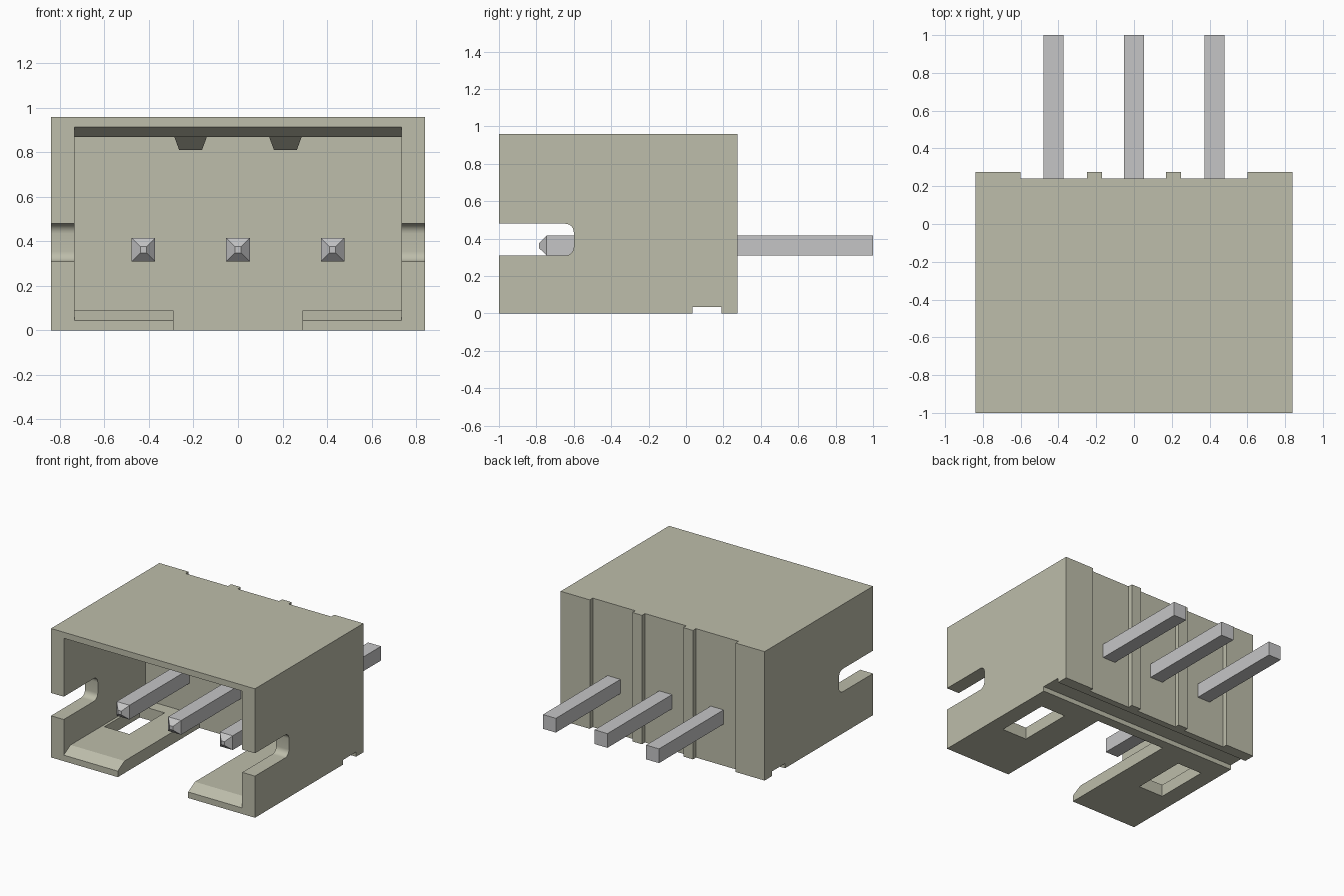
import bpy, bmesh, math
from mathutils import Vector

cube = bpy.data.objects.get("Cube")
if cube:
    bpy.data.objects.remove(cube, do_unlink=True)


def material(name, rgb):
    m = bpy.data.materials.new(name)
    m.use_nodes = True
    m.diffuse_color = (*rgb, 1)
    m.node_tree.nodes["Principled BSDF"].inputs["Base Color"].default_value = (*rgb, 1)
    return m


PLASTIC = material("ivory plastic", (0.51, 0.51, 0.405))
METAL = material("pin metal", (0.56, 0.56, 0.565))


def add_object(name, bm, mat):
    bmesh.ops.recalc_face_normals(bm, faces=bm.faces)
    me = bpy.data.meshes.new(name)
    bm.to_mesh(me)
    bm.free()
    me.materials.append(mat)
    ob = bpy.data.objects.new(name, me)
    bpy.context.collection.objects.link(ob)
    return ob


def prism(name, pts, lo, hi, axis="x", mat=PLASTIC):
    """Extrude a flat outline: (y, z) points along x, or (x, y) points along z."""
    bm = bmesh.new()
    place = (lambda p, t: (t, *p)) if axis == "x" else (lambda p, t: (*p, t))
    face = bm.faces.new([bm.verts.new(place(p, lo)) for p in pts])
    ext = bmesh.ops.extrude_face_region(bm, geom=[face])
    shift = Vector((hi - lo, 0, 0)) if axis == "x" else Vector((0, 0, hi - lo))
    verts = [g for g in ext["geom"] if isinstance(g, bmesh.types.BMVert)]
    bmesh.ops.translate(bm, verts=verts, vec=shift)
    return add_object(name, bm, mat)


def rect(a0, a1, b0, b1):
    return [(a0, b0), (a1, b0), (a1, b1), (a0, b1)]


def carve(ob, cutters):
    """Subtract every cutter, bake the result and remove the cutters."""
    for c in cutters:
        c.hide_render = True
        mod = ob.modifiers.new(c.name, "BOOLEAN")
        mod.operation, mod.solver, mod.object = "DIFFERENCE", "EXACT", c
    dg = bpy.context.evaluated_depsgraph_get()
    baked = bpy.data.meshes.new_from_object(ob.evaluated_get(dg))
    ob.modifiers.clear()
    ob.data = baked
    for c in cutters:
        bpy.data.objects.remove(c, do_unlink=True)


FRONT, BACK, WALL = -1.0, 0.275, -0.04
W, H, INNER = 0.84, 0.96, 0.735

# Housing shell
housing = prism("housing", rect(FRONT, BACK, 0, H), -W, W)
cutters = []

# Cavity with lead-in chamfers at the top and bottom of the mouth
cavity = [(-1.08, 0.0), (-0.92, 0.09), (WALL, 0.09),
          (WALL, 0.87), (-0.92, 0.87), (-1.08, H)]
cutters.append(prism("cavity_cut", cavity, -INNER, INNER))

# Open slot through the middle of the floor
cutters.append(prism("floor_slot_cut", rect(-0.29, 0.29, -1.1, WALL), -0.1, 0.2, "z"))

# Round-cornered notches in both side walls
R, Z0, Z1, END = 0.045, 0.31, 0.48, -0.6
notch = [(-1.1, Z0)]
for zc, start in ((Z0 + R, -90), (Z1 - R, 0)):
    for i in range(9):
        a = math.radians(start + i * 11.25)
        notch.append((END - R + R * math.cos(a), zc + R * math.sin(a)))
notch.append((-1.1, Z1))
cutters.append(prism("side_notch_cut", notch, -1, 1))

# Groove across the underside
cutters.append(prism("under_groove_cut", rect(0.035, 0.19, -0.1, 0.035), -1, 1))

# Floor windows and shallow back recesses
for s in (-1, 1):
    cutters.append(prism("floor_window_cut", rect(s * 0.51, s * 0.715, -0.55, -0.135),
                         -0.1, 0.2, "z"))
for a, b in ((-0.6, -0.25), (-0.17, 0.17), (0.25, 0.6)):
    cutters.append(prism("back_recess_cut", rect(a, b, 0.24, 0.4), -0.1, 1.1, "z"))

carve(housing, cutters)
bpy.ops.object.select_all(action="DESELECT")
housing.select_set(True)
bpy.context.view_layer.objects.active = housing
bpy.ops.object.shade_smooth_by_angle(angle=math.radians(20))

# Locking bumps under the roof: ramped at the front, narrower at the bottom
for side, s in (("right", -1), ("left", 1)):
    ramp = [(-0.86, 0.875), (-0.76, 0.81), (-0.68, 0.81), (-0.68, 0.875)]
    bump = prism(side + "_lock_bump", ramp, -0.075, 0.075)
    for v in bump.data.vertices:
        if v.co.z < 0.85:
            v.co.x *= 0.68
        v.co.x += s * 0.213

# Square pins with blunt pyramid tips
for side, x in (("right", -0.425), ("middle", 0), ("left", 0.425)):
    bm = bmesh.new()
    rings = []
    for y, r in ((-0.785, 0.014), (-0.745, 0.053), (1.0, 0.053)):
        rings.append([bm.verts.new((x + i * r, y, 0.363 + k * r))
                      for i, k in ((-1, -1), (1, -1), (1, 1), (-1, 1))])
    bm.faces.new(rings[0])
    bm.faces.new(rings[-1])
    for lo, hi in zip(rings, rings[1:]):
        for i in range(4):
            j = (i + 1) % 4
            bm.faces.new((lo[i], lo[j], hi[j], hi[i]))
    add_object(side + "_pin", bm, METAL)
